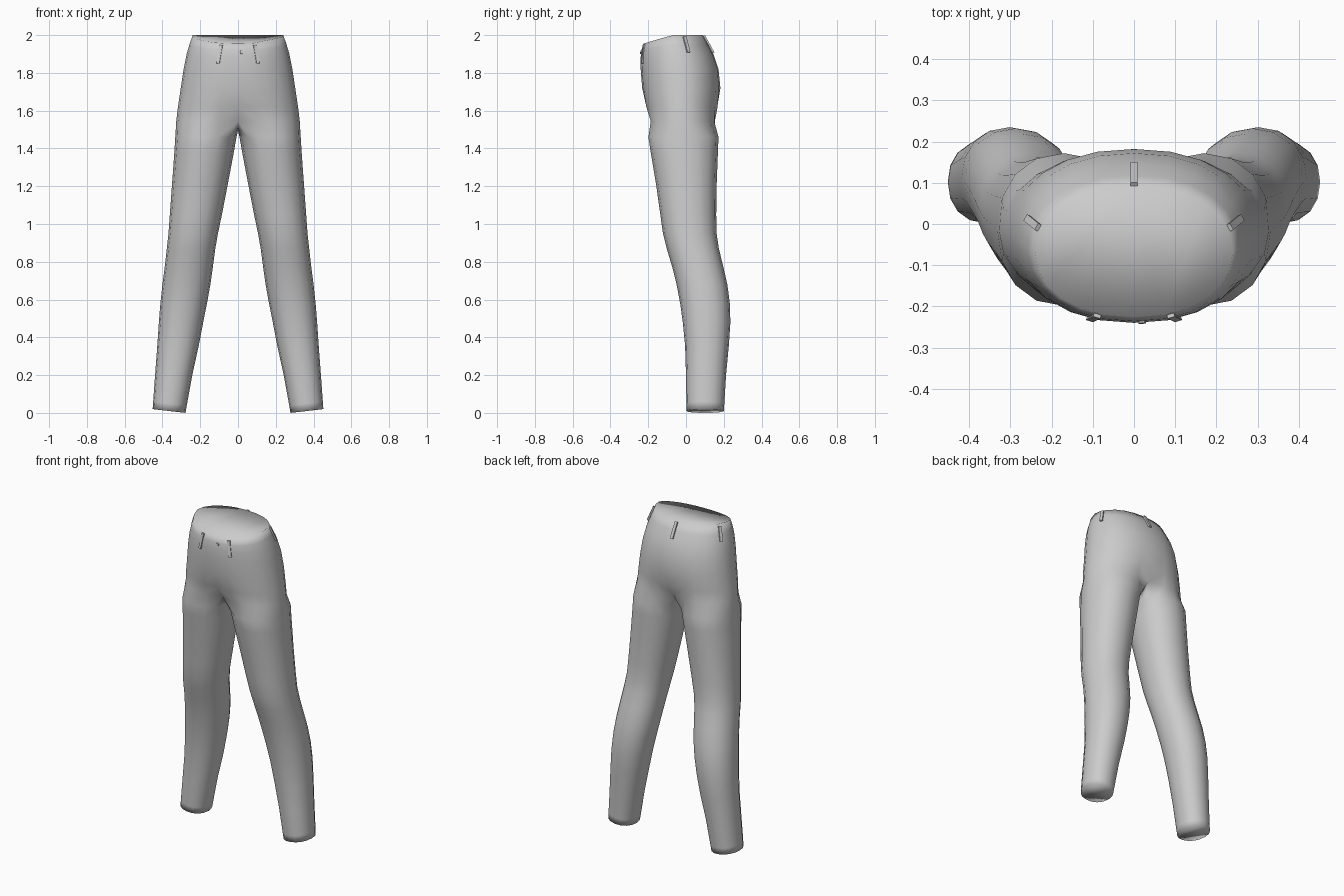
import bpy, bmesh, math
from mathutils import Vector, Matrix

cube = bpy.data.objects.get("Cube")
if cube:
    bpy.data.objects.remove(cube, do_unlink=True)

mat = bpy.data.materials.new("grey_cloth")
mat.use_nodes = True
GREY = (0.6, 0.6, 0.6, 1)
mat.diffuse_color = GREY
mat.node_tree.nodes["Principled BSDF"].inputs["Base Color"].default_value = GREY


def add_object(name, bm, smooth):
    bmesh.ops.recalc_face_normals(bm, faces=bm.faces)
    mesh = bpy.data.meshes.new(name)
    for f in bm.faces:
        f.smooth = smooth
    bm.to_mesh(mesh)
    bm.free()
    mesh.materials.append(mat)
    ob = bpy.data.objects.new(name, mesh)
    bpy.context.collection.objects.link(ob)
    return ob


def mirror(ob):
    m = ob.modifiers.new("mirror", 'MIRROR')
    m.use_clip = True
    m.merge_threshold = 0.0005


OUTER = 12   # segments round the outside of each half
INNER = 4    # segments along the crotch

# Hip rings: height, half width, front y, back y, front dip, centre dent
HIPS = [
    (2.00, .240, -.225, .090, .045, 0),
    (1.95, .257, -.236, .118, .030, 0),
    (1.90, .272, -.240, .145, .018, 0),
    (1.82, .288, -.240, .172, 0, 0),
    (1.72, .303, -.232, .182, 0, 0),
    (1.62, .318, -.222, .178, 0, .07),
    (1.545, .327, -.211, .174, 0, .25),
]
# Leg rings: height, inner x, outer x, front y, back y
LEGS = [
    (1.46, .008, .332, -.199, .172),
    (1.38, .022, .337, -.187, .169),
    (1.20, .056, .350, -.157, .162),
    (1.05, .085, .361, -.136, .160),
    (0.95, .106, .368, -.122, .162),
    (0.87, .120, .377, -.102, .174),
    (0.78, .132, .387, -.075, .196),
    (0.68, .146, .400, -.050, .219),
    (0.58, .164, .411, -.031, .232),
    (0.48, .184, .419, -.017, .235),
    (0.36, .207, .427, -.005, .227),
    (0.20, .242, .439, .000, .212),
    (0.05, .271, .449, .002, .203),
    (0.01, .278, .452, .004, .200),
]


def power(v, p):
    return math.copysign(abs(v) ** p, v)


def hip_ring(bm, z, a, yf, yb, dip, dent):
    ring = []
    for i in range(OUTER + 1):
        t = math.pi * i / OUTER
        x = a * power(math.sin(t), .9) if 0 < i < OUTER else 0
        y = (yf + yb) / 2 - (yb - yf) / 2 * power(math.cos(t), .95)
        y *= 1 - dent * max(0, 1 - x / .15)
        ring.append(bm.verts.new((x, y, z - dip * max(0, math.cos(t)))))
    return ring


def leg_ring(bm, z, xi, xo, yf, yb):
    n = OUTER + INNER
    ring = []
    for i in range(n):
        t = -math.pi / 4 + 2 * math.pi * i / n
        x = (xi + xo) / 2 + (xo - xi) / 2 * power(math.sin(t), .92)
        y = (yf + yb) / 2 - (yb - yf) / 2 * power(math.cos(t), .92)
        tilt = .02 * (x - xi) / (xo - xi) - .01 if z < .1 else 0
        ring.append(bm.verts.new((x, y, z + tilt)))
    return ring


# Trousers: half a hip section flowing into one leg, then mirrored
bm = bmesh.new()
hips = [hip_ring(bm, *r) for r in HIPS]
for a, b in zip(hips, hips[1:]):
    for i in range(OUTER):
        bm.faces.new((a[i], a[i + 1], b[i + 1], b[i]))
bm.faces.new(hips[0])                       # waist cap

# Crotch line closes the lowest hip ring into a leg loop
join = list(hips[-1])
front, back = join[0].co.copy(), join[-1].co.copy()
for k in range(1, INNER):
    p = back.lerp(front, k / INNER)
    p.z -= .05 * math.sin(math.pi * k / INNER)
    join.append(bm.verts.new(p))

loops = [join] + [leg_ring(bm, *r) for r in LEGS]
for a, b in zip(loops, loops[1:]):
    n = len(a)
    for i in range(n):
        j = (i + 1) % n
        bm.faces.new((a[i], a[j], b[j], b[i]))
bm.faces.new(loops[-1])                     # hem cap
bmesh.ops.recalc_face_normals(bm, faces=bm.faces)
trousers = add_object("trousers", bm, True)
# Normals must point outward on the open half
if trousers.data.polygons[OUTER // 2].normal.x < 0:
    trousers.data.flip_normals()
bpy.context.view_layer.update()


def snap(p):
    _, co, normal, _ = trousers.closest_point_on_mesh(Vector(p))
    return co, normal


# Belt loops: thin bars lying on the cloth between two points
def belt_loop(name, top, bottom, both):
    (t, _), (b, _) = snap(top), snap(bottom)
    _, out = snap((t + b) / 2)
    up = (t - b).normalized()
    if not both:
        out.x = 0
    side = up.cross(out).normalized()
    out = side.cross(up)
    rot = Matrix((side, out, up)).transposed().to_4x4()
    bm = bmesh.new()
    size = Matrix.Diagonal((.018, .014, (t - b).length, 1))
    bmesh.ops.create_cube(bm, size=1,
                          matrix=Matrix.Translation((t + b) / 2 + out * .002) @ rot @ size)
    ob = add_object(name, bm, False)
    if both:
        mirror(ob)


belt_loop("front_belt_loops", (.090, -.226, 1.95), (.107, -.232, 1.85), True)
belt_loop("side_belt_loops", (.238, -.005, 1.995), (.262, .015, 1.91), True)
belt_loop("back_belt_loop", (0, .093, 1.995), (0, .142, 1.905), False)

# Waist button
pos, out = snap((.02, -.24, 1.91))
bm = bmesh.new()
bmesh.ops.create_cone(bm, cap_ends=True, segments=10, radius1=.011, radius2=.009, depth=.012,
                      matrix=Matrix.Translation(pos) @ out.to_track_quat('Z', 'Y').to_matrix().to_4x4())
add_object("waist_button", bm, False)

mirror(trousers)
